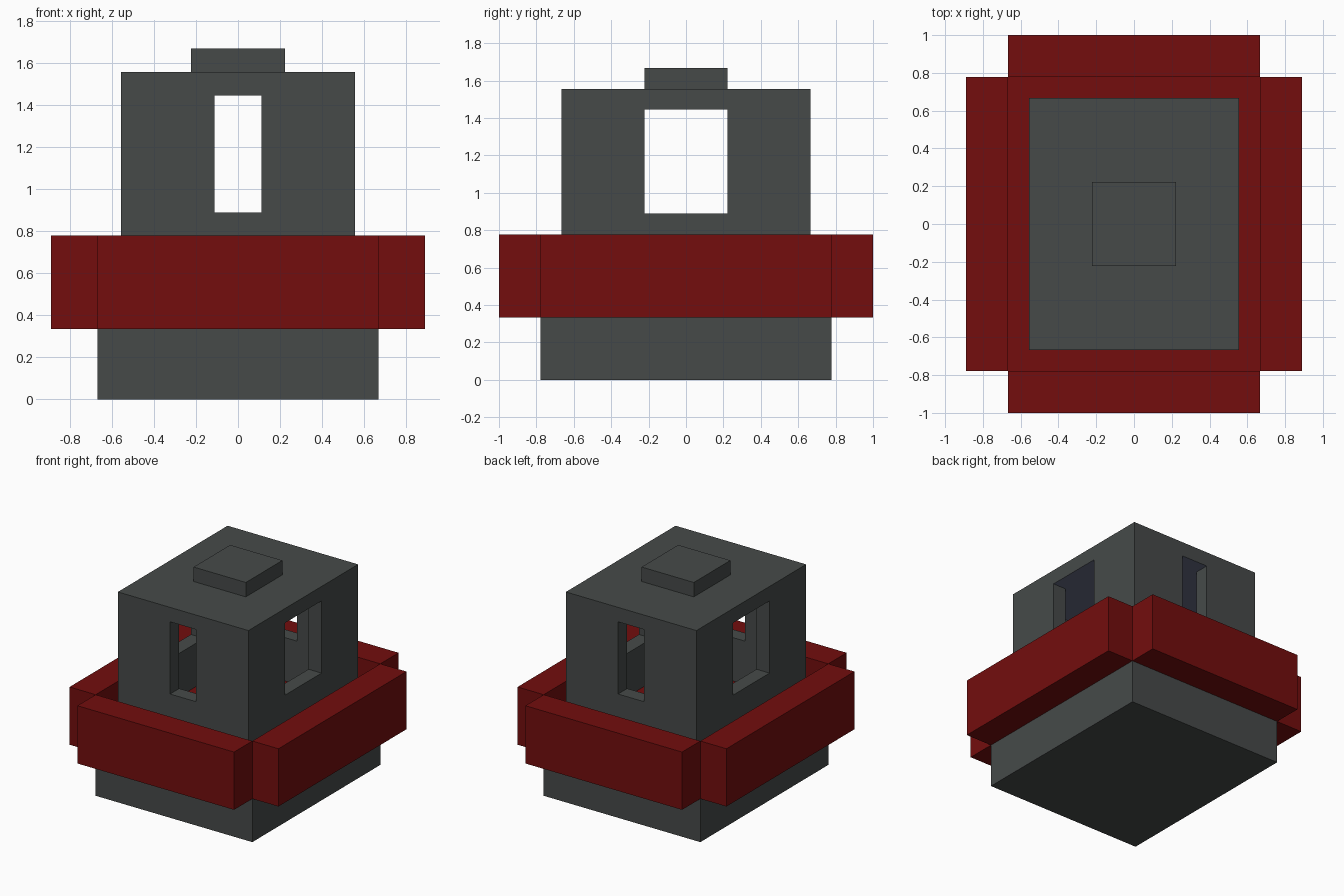
import bpy, bmesh
from mathutils import Vector

if "Cube" in bpy.data.objects:
    bpy.data.objects.remove(bpy.data.objects["Cube"])

U = 1 / 9  # one module of the design


def material(name, rgb):
    m = bpy.data.materials.new(name)
    lin = [((c / 255 + 0.055) / 1.055) ** 2.4 if c > 10 else c / 255 / 12.92 for c in rgb]
    m.diffuse_color = (*lin, 1)
    m.use_nodes = True
    m.node_tree.nodes["Principled BSDF"].inputs["Base Color"].default_value = m.diffuse_color
    return m


grey = material("dark grey", (70, 74, 73))
red = material("dark red", (115, 13, 13))
blue = material("slate blue", (98, 105, 127))


def box(name, x, y, z, mat):
    """Box from (min, max) pairs given in modules."""
    bm = bmesh.new()
    bmesh.ops.create_cube(bm, size=1)
    for v in bm.verts:
        v.co = Vector([(r[0] if c < 0 else r[1]) * U for c, r in zip(v.co, (x, y, z))])
    me = bpy.data.meshes.new(name)
    bm.to_mesh(me)
    bm.free()
    me.materials.append(mat)
    ob = bpy.data.objects.new(name, me)
    bpy.context.collection.objects.link(ob)
    return ob


# Base and the sunken deck on it
box("base", (-6, 6), (-7, 7), (0, 3), grey)
box("deck", (-6, 6), (-7, 7), (3, 5), red)

# Four bumper bars standing around the deck
for side, s in (("right", 1), ("left", -1)):
    box(side + "_bumper", sorted((6 * s, 8 * s)), (-7, 7), (3, 7), red)
for side, s in (("back", 1), ("front", -1)):
    box(side + "_bumper", (-6, 6), sorted((7 * s, 9 * s)), (3, 7), red)

# Hollow cabin walls with window openings through all four sides
walls = box("cabin_walls", (-5, 5), (-6, 6), (5, 13), grey)
cutters = [
    box("cavity_cutter", (-4, 4), (-5, 5), (4, 14), grey),
    box("front_window_cutter", (-1, 1), (-8, 8), (8, 14), grey),
    box("side_window_cutter", (-8, 8), (-2, 2), (8, 14), grey),
]
bpy.context.view_layer.objects.active = walls
for c in cutters:
    c.hide_render = True
    mod = walls.modifiers.new(c.name, "BOOLEAN")
    mod.operation = "DIFFERENCE"
    mod.solver = "EXACT"
    mod.object = c
    bpy.ops.object.modifier_apply(modifier=mod.name)
for c in cutters:
    bpy.data.objects.remove(c)

# Roof slab with a slate ceiling on its underside, and the hatch on top
roof = box("roof", (-5, 5), (-6, 6), (13, 14), grey)
roof.data.materials.append(blue)
for p in roof.data.polygons:
    p.material_index = 1 if p.normal.z < -0.5 else 0
box("roof_hatch", (-2, 2), (-2, 2), (14, 15), grey)
